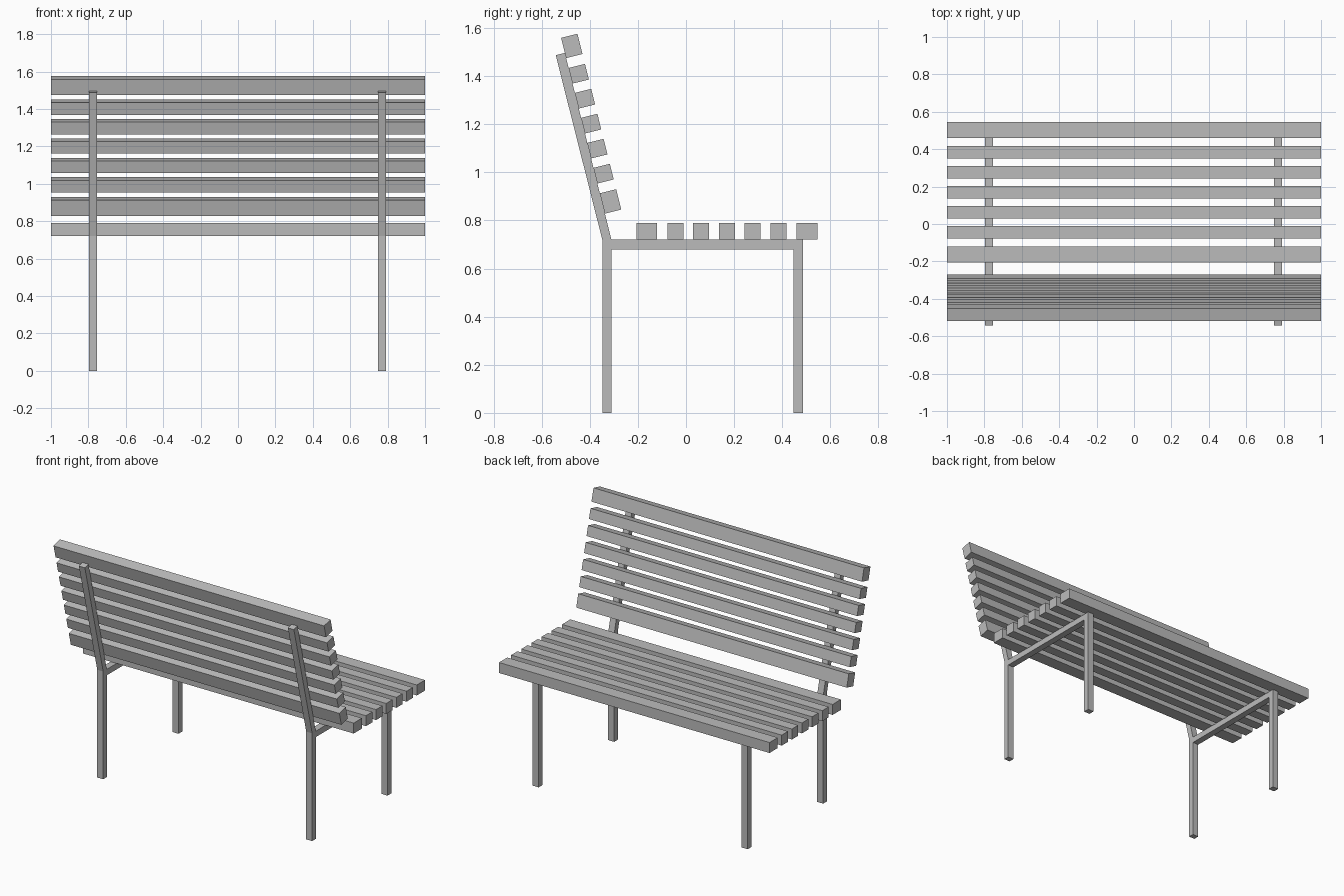
import bpy, bmesh, math

if "Cube" in bpy.data.objects:
    bpy.data.objects.remove(bpy.data.objects["Cube"])

grey = bpy.data.materials.new("grey")
grey.diffuse_color = (0.5, 0.5, 0.5, 1)
grey.use_nodes = True
grey.node_tree.nodes["Principled BSDF"].inputs["Base Color"].default_value = grey.diffuse_color


def prism(name, profile, x0, x1):
    """Extrude a (y, z) profile along x."""
    bm = bmesh.new()
    face = bm.faces.new([bm.verts.new((x0, y, z)) for y, z in profile])
    ext = bmesh.ops.extrude_face_region(bm, geom=[face])
    for v in ext["geom"]:
        if isinstance(v, bmesh.types.BMVert):
            v.co.x = x1
    bmesh.ops.recalc_face_normals(bm, faces=bm.faces)
    me = bpy.data.meshes.new(name)
    bm.to_mesh(me)
    bm.free()
    me.materials.append(grey)
    ob = bpy.data.objects.new(name, me)
    bpy.context.collection.objects.link(ob)


def rect(y0, y1, z0, z1):
    return [(y0, z0), (y1, z0), (y1, z1), (y0, z1)]


SEAT_Z = 0.72
BACK_Y = -0.31
TILT = math.radians(14)
UP = (-math.sin(TILT), math.cos(TILT))
OUT = (math.cos(TILT), math.sin(TILT))


def on_back(s, t):
    """Point s up the backrest and t out from the post's inner face."""
    return (BACK_Y + s * UP[0] + t * OUT[0], SEAT_Z + s * UP[1] + t * OUT[1])


# Metal side frames: legs, seat rail and leaning back post
for side, x in (("left", -0.775), ("right", 0.770)):
    a, b = x - 0.022, x + 0.022
    prism(side + "_rear_leg", rect(-0.348, BACK_Y, 0, SEAT_Z), a, b)
    prism(side + "_front_leg", rect(0.447, 0.487, 0, SEAT_Z), a, b)
    prism(side + "_seat_rail", rect(BACK_Y, 0.447, 0.68, SEAT_Z), a, b)
    prism(side + "_back_post",
          [(-0.348, SEAT_Z), (BACK_Y, SEAT_Z), on_back(0.80, 0), on_back(0.80, -0.039)], a, b)

# Slats: wide outer ones and five narrow ones between (offset, width)
slats = [(0.0, 0.087)] + [(0.119 + 0.107 * i, 0.067) for i in range(5)] + [(0.666, 0.087)]
for i, (c, w) in enumerate(slats, 1):
    y = -0.163 + c
    prism(f"seat_slat_{i}", rect(y - w / 2, y + w / 2, SEAT_Z, SEAT_Z + 0.07), -1, 1)
    s = 0.155 + c
    lo, hi = s - w / 2, s + w / 2
    prism(f"back_slat_{i}",
          [on_back(lo, 0), on_back(lo, 0.07), on_back(hi, 0.07), on_back(hi, 0)], -1, 1)
